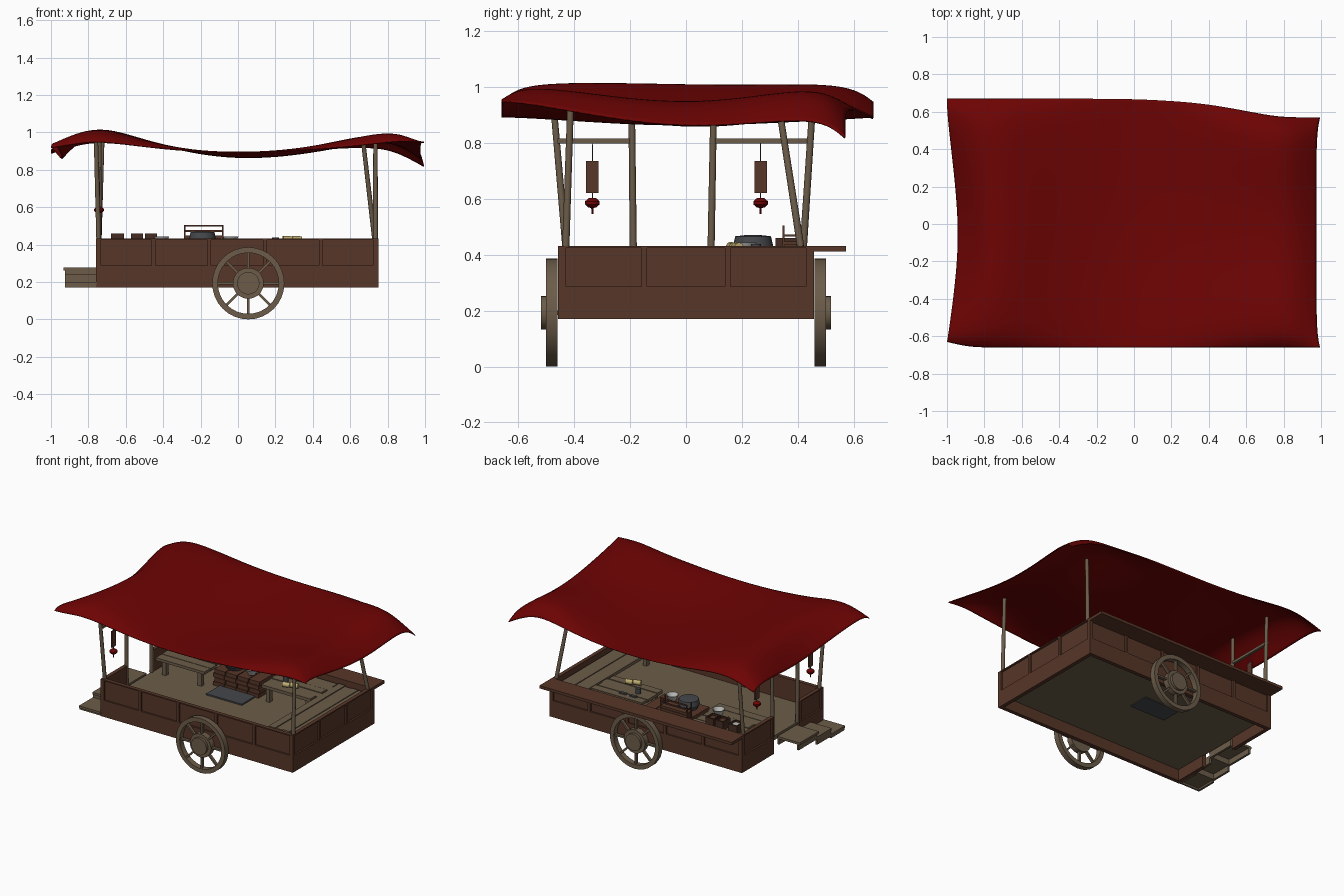
import bpy, bmesh, math, random
from mathutils import Vector, Matrix

random.seed(4)
if "Cube" in bpy.data.objects:
    bpy.data.objects.remove(bpy.data.objects["Cube"], do_unlink=True)


def material(name, r, g, b):
    m = bpy.data.materials.new(name)
    m.use_nodes = True
    m.diffuse_color = (r, g, b, 1)
    m.node_tree.nodes["Principled BSDF"].inputs["Base Color"].default_value = (r, g, b, 1)
    return m


RED = material("red cloth", 0.155, 0.001, 0.001)
BROWN = material("red brown wood", 0.095, 0.037, 0.021)
WOOD = material("weathered wood", 0.15, 0.108, 0.067)
DARK = material("dark box wood", 0.06, 0.025, 0.016)
IRON = material("dark iron", 0.06, 0.063, 0.07)
PALE = material("pale china", 0.5, 0.5, 0.48)
BREAD = material("yellow bread", 0.5, 0.4, 0.16)


def finish(name, bm, mat, smooth=False):
    me = bpy.data.meshes.new(name)
    bmesh.ops.recalc_face_normals(bm, faces=bm.faces)
    bm.to_mesh(me)
    bm.free()
    me.materials.append(mat)
    ob = bpy.data.objects.new(name, me)
    bpy.context.collection.objects.link(ob)
    if smooth:
        bpy.ops.object.select_all(action="DESELECT")
        ob.select_set(True)
        bpy.context.view_layer.objects.active = ob
        bpy.ops.object.shade_smooth_by_angle(angle=math.radians(40))
    return ob


def add_box(bm, x0, x1, y0, y1, z0, z1, turn=None):
    m = Matrix.Translation(((x0 + x1) / 2, (y0 + y1) / 2, (z0 + z1) / 2))
    m = m @ (turn or Matrix()) @ Matrix.Diagonal((x1 - x0, y1 - y0, z1 - z0, 1))
    bmesh.ops.create_cube(bm, size=1, matrix=m)


def boxes(name, mat, *sizes):
    bm = bmesh.new()
    for s in sizes:
        add_box(bm, *s)
    return finish(name, bm, mat)


def rod(name, mat, a, b, r=0.013, sides=12):
    a, b = Vector(a), Vector(b)
    m = Matrix.Translation((a + b) / 2) @ (b - a).to_track_quat("Z", "Y").to_matrix().to_4x4()
    bm = bmesh.new()
    bmesh.ops.create_cone(bm, cap_ends=True, segments=sides, radius1=r, radius2=r * 0.9,
                          depth=(b - a).length, matrix=m)
    return finish(name, bm, mat, True)


def lathe(name, mat, profile, place, sides=16):
    """Spin (radius, height) points around the local z axis."""
    bm = bmesh.new()
    vs = [bm.verts.new((r, 0, z)) for r, z in profile]
    edges = [bm.edges.new(p) for p in zip(vs, vs[1:])]
    bmesh.ops.spin(bm, geom=vs + edges, cent=(0, 0, 0), axis=(0, 0, 1),
                   angle=math.tau, steps=sides)
    bmesh.ops.remove_doubles(bm, verts=bm.verts, dist=1e-5)
    bm.transform(place)
    return finish(name, bm, mat, True)


# Panelled cart walls: solid lower board, top rail, stiles, recessed panels
def wall(name, a0, a1, panels, outer, inner, along_x):
    skin = outer - math.copysign(0.012, outer)
    parts = [(a0, a1, outer, inner, 0.17, 0.287), (a0, a1, outer, inner, 0.424, 0.432),
             (a0, a1, skin, inner, 0.287, 0.424)]
    step = (a1 - a0 - 0.02) / panels
    for i in range(panels + 1):
        c = a0 + 0.01 + i * step
        parts.append((max(a0, c - 0.01), min(a1, c + 0.01), outer, skin, 0.287, 0.424))
    sizes = []
    for p, q, o, n, z0, z1 in parts:
        o, n = sorted((o, n))
        sizes.append((p, q, o, n, z0, z1) if along_x else (o, n, p, q, z0, z1))
    boxes(name, BROWN, *sizes)


wall("front_wall", -0.76, 0.75, 5, -0.457, -0.43, True)
wall("back_wall", -0.76, 0.75, 5, 0.457, 0.43, True)
wall("left_wall", -0.456, 0.456, 3, 0.75, 0.723, False)
wall("right_wall_front", -0.456, -0.19, 1, -0.76, -0.733, False)
wall("right_wall_back", 0.1, 0.456, 1, -0.76, -0.733, False)
boxes("floor", WOOD, (-0.74, 0.73, -0.44, 0.44, 0.25, 0.28))
boxes("serving_shelf", BROWN, (-0.76, 0.75, 0.43, 0.572, 0.412, 0.432))

# Steps beside the doorway, going down toward the front
edges_y = (0.057, -0.15, -0.305, -0.455)
for i in range(3):
    top = 0.278 - i * 0.039
    back, front = edges_y[i], edges_y[i + 1]
    under = top - 0.016
    low = max(0.171, top - 0.055)
    boxes("step_%d" % i, WOOD, (-0.925 if i else -0.933, -0.757, front - 0.008, back, under, top),
          (-0.925, -0.91, front, back, low, under), (-0.772, -0.757, front, back, low, under),
          (-0.925, -0.757, front, front + 0.012, low, under))

# Wheels
for side, tag in ((-1, "front"), (1, "back")):
    place = Matrix.Translation((0.055, side * 0.48, 0.193)) @ Matrix.Rotation(-side * math.pi / 2, 4, "X")
    lathe(tag + "_wheel_rim", WOOD, [(0.163, -0.02), (0.193, -0.02), (0.193, 0.02), (0.163, 0.02), (0.163, -0.02)],
          place, 32)
    lathe(tag + "_wheel_hub", WOOD, [(0, -0.02), (0.083, -0.02), (0.083, 0.02), (0.06, 0.02),
                                     (0.06, 0.038), (0, 0.038)], place, 20)
    bm = bmesh.new()
    for k in range(8):
        spin = Matrix.Rotation(k * math.tau / 8, 4, "Z")
        c = spin @ Vector((0.122, 0, 0))
        add_box(bm, c.x - 0.046, c.x + 0.046, c.y - 0.006, c.y + 0.006, -0.01, 0.01, spin)
    bm.transform(place)
    finish(tag + "_wheel_spokes", bm, WOOD)

# Canopy posts and door beams
rod("post_left_front", WOOD, (0.735, -0.43, 0.43), (0.735, -0.412, 0.96))
rod("post_left_back", WOOD, (0.73, 0.41, 0.43), (0.67, 0.33, 0.945))
rod("post_right_front", WOOD, (-0.745, -0.43, 0.43), (-0.76, -0.478, 0.98))
rod("post_right_back", WOOD, (-0.742, 0.42, 0.43), (-0.725, 0.456, 0.98))
rod("door_post_front", WOOD, (-0.742, -0.187, 0.28), (-0.742, -0.195, 0.985))
rod("door_post_back", WOOD, (-0.742, 0.087, 0.28), (-0.742, 0.1, 0.985))
boxes("door_beams", WOOD, (-0.752, -0.734, -0.46, -0.19, 0.798, 0.816),
      (-0.752, -0.734, 0.095, 0.447, 0.798, 0.816))

# Hanging signs with little lanterns
for y, tag in ((-0.335, "front"), (0.267, "back")):
    at = Matrix.Translation((-0.743, y, 0.585))
    rod(tag + "_sign_cord", IRON, (-0.743, y, 0.6), (-0.743, y, 0.8), 0.002, 5)
    boxes(tag + "_sign_board", BROWN, (-0.748, -0.738, y - 0.022, y + 0.022, 0.62, 0.735))
    lathe(tag + "_lantern", RED, [(0, -0.018), (0.014, -0.016), (0.026, -0.005), (0.026, 0.006),
                                  (0.014, 0.017), (0, 0.019)], at, 12)
    rod(tag + "_tassel", RED, (-0.743, y, 0.57), (-0.743, y, 0.545), 0.004, 6)

# Cloth canopy: coarse sagging grid, subdivided
XS = (-1, -0.88, -0.73, -0.4, 0, 0.4, 0.73, 0.87, 0.995)
YS = (-0.66, -0.58, -0.17, 0.14, 0.58, 0.67)
HEIGHTS = ((92, 94, 96, 91, 89, 91, 94, 96, 95),
           (96, 102, 103, 93, 88, 93, 102, 102, 95),
           (87, 96, 105, 92, 85, 89, 96, 94, 87),
           (85, 95, 104, 92, 85, 89, 96, 93, 86),
           (93, 102, 103, 93, 87, 93, 103, 99, 90),
           (89, 93, 96, 91, 89, 91, 93, 89, 82))
bm = bmesh.new()
rows = []
for j, y in enumerate(YS):
    row = []
    for i, x in enumerate(XS):
        px, py = x, y
        if i < 2 and 0 < j < 5:
            px += 0.08 * max(0, 1 - abs(y + 0.05) / 0.6) / (i + 1)
        if i == 8 and 0 < j < 5:
            px -= 0.02
        if j > 3 and x > 0.3:
            py -= 0.1 * min(1, (x - 0.3) / 0.45)
        if j == 0 and i == 0:
            py += 0.03
        row.append(bm.verts.new((px, py, HEIGHTS[j][i] / 100)))
    rows.append(row)
for lo, hi in zip(rows, rows[1:]):
    for i in range(len(XS) - 1):
        bm.faces.new((lo[i], lo[i + 1], hi[i + 1], hi[i]))
for f in bm.faces:
    f.smooth = True
canopy = finish("canopy", bm, RED)
sub = canopy.modifiers.new("soft", "SUBSURF")
sub.levels = sub.render_levels = 3
sub.boundary_smooth = "PRESERVE_CORNERS"
thick = canopy.modifiers.new("thickness", "SOLIDIFY")
thick.thickness = 0.006


# Plank counters with legs
def counter(name, x0, x1, y0, y1, top, along_x, count):
    bm = bmesh.new()
    for k in range(count):
        e0, e1 = random.uniform(0, 0.02), random.uniform(0, 0.02)
        lift = random.uniform(-0.003, 0.003)
        if along_x:
            w = (y1 - y0) / count
            add_box(bm, x0 + e0, x1 - e1, y0 + k * w, y0 + (k + 0.94) * w, top - 0.02, top + lift)
        else:
            w = (x1 - x0) / count
            add_box(bm, x0 + k * w, x0 + (k + 0.94) * w, y0 + e0, y1 - e1, top - 0.02, top + lift)
    for x in (x0 + 0.04, x1 - 0.07):
        for y in (y0 + 0.02, y1 - 0.05):
            add_box(bm, x, x + 0.03, y, y + 0.03, 0.28, top - 0.02)
    finish(name, bm, WOOD)


counter("prep_table", -0.7, -0.31, 0.07, 0.42, 0.4, True, 5)
counter("back_counter", 0.08, 0.5, 0.12, 0.42, 0.4, True, 5)
counter("side_counter", 0.5, 0.715, -0.38, 0.42, 0.4, False, 4)

# Brick stove, ash tray, pot
bm = bmesh.new()
for k in range(4):
    for i in range(4):
        x = -0.3 + i * 0.09 + 0.01 * (k % 2)
        add_box(bm, x, x + 0.084, 0.15, 0.4, 0.28 + k * 0.03, 0.307 + k * 0.03)
finish("stove", bm, BROWN)
boxes("ash_tray", IRON, (-0.25, 0.03, 0.0, 0.15, 0.245, 0.29))
lathe("pot", IRON, [(0, 0), (0.055, 0), (0.072, 0.03), (0.064, 0.066), (0.03, 0.07), (0, 0.07)],
      Matrix.Translation((-0.19, 0.24, 0.4)), 20)

# Slatted crate with a rail behind the pot
boxes("crate", BROWN, *[(-0.288, -0.08, 0.347, 0.401, z, z + 0.014) for z in (0.398, 0.416, 0.434)],
      (-0.28, -0.088, 0.352, 0.396, 0.398, 0.444))
boxes("rail", BROWN, *[(x, x + 0.008, y, y + 0.008, 0.4, 0.505) for x in (-0.29, -0.086) for y in (0.345, 0.395)],
      *[(-0.29, -0.078, 0.395, 0.403, z, z + 0.009) for z in (0.468, 0.496)],
      *[(x, x + 0.008, 0.345, 0.403, 0.465, 0.473) for x in (-0.29, -0.086)])

# Bowls
BOWL = [(0, 0), (0.022, 0), (0.043, 0.04), (0.038, 0.04), (0.02, 0.01), (0, 0.01)]
for k, (x, y) in enumerate(((-0.41, 0.22), (-0.04, 0.21))):
    lathe("bowl_%d" % k, PALE, BOWL, Matrix.Translation((x, y, 0.403)))

# Ingredient boxes
for k, (x, w) in enumerate(((-0.645, 0.07), (-0.54, 0.065), (-0.465, 0.065))):
    a, b = x - w / 2, x + w / 2
    boxes("ingredient_box_%d" % k, DARK, (a, b, 0.32, 0.33, 0.4, 0.46), (a, b, 0.39, 0.4, 0.4, 0.46),
          (a, a + 0.008, 0.33, 0.39, 0.4, 0.46), (b - 0.008, b, 0.33, 0.39, 0.4, 0.46))
    boxes("ingredients_%d" % k, BROWN if k else PALE, (a + 0.008, b - 0.008, 0.33, 0.39, 0.4, 0.448))

# Bread and kitchen tools
for k in range(2):
    x = 0.26 + k * 0.05
    rod("bread_%d" % k, BREAD, (x - 0.02, 0.16 + k * 0.02, 0.428), (x + 0.03, 0.17 + k * 0.02, 0.428), 0.018, 10)
for k in range(2):
    x = 0.17 + k * 0.08
    boxes("knife_%d" % k, IRON, (x, x + 0.05, 0.3, 0.32, 0.4, 0.41))
lathe("small_cup", IRON, [(0, 0), (0.018, 0), (0.018, 0.036), (0, 0.036)], Matrix.Translation((0.2, 0.25, 0.403)), 12)
